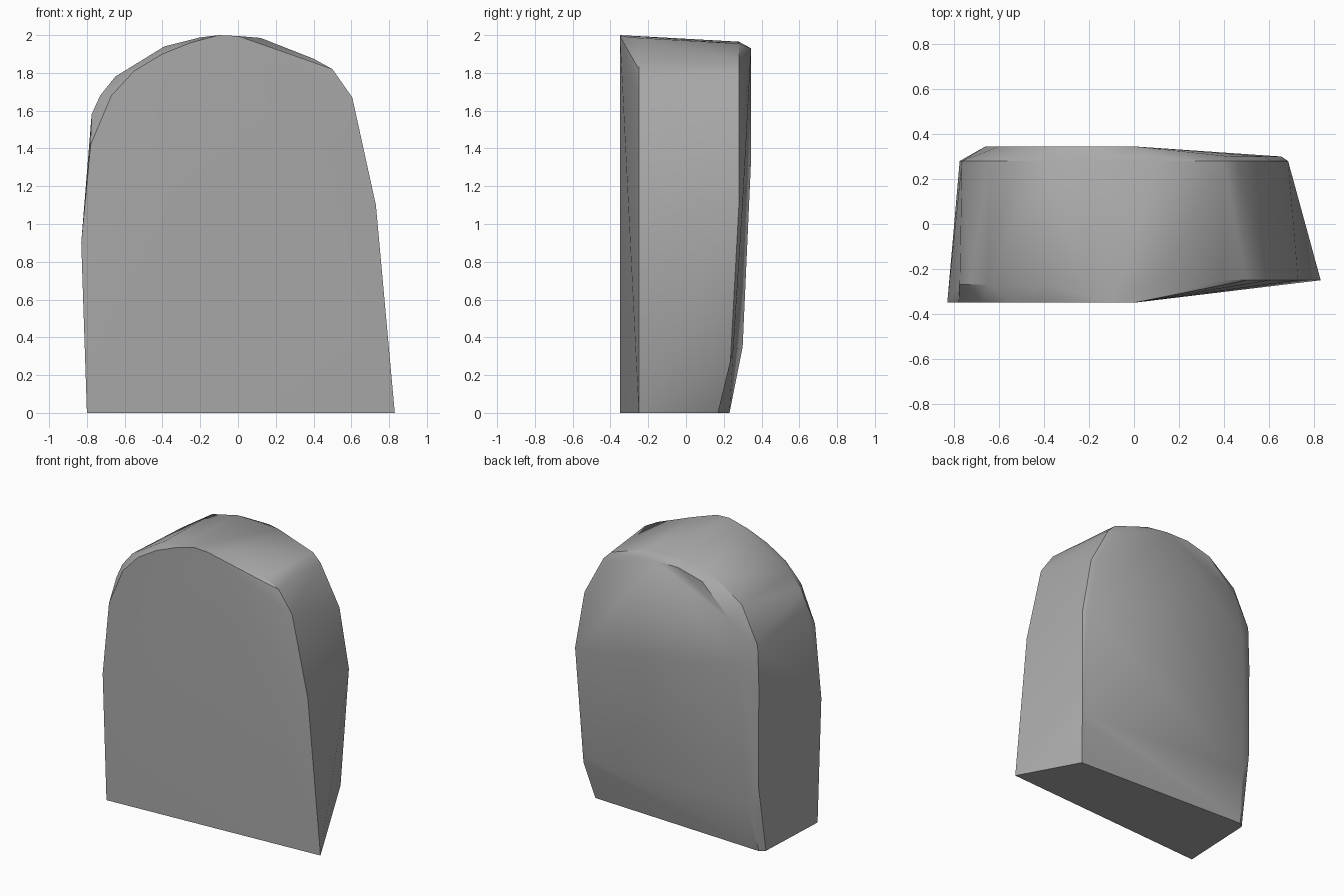
import bpy
import bmesh

if "Cube" in bpy.data.objects:
    bpy.data.objects.remove(bpy.data.objects["Cube"], do_unlink=True)

grey = bpy.data.materials.new("stone_grey")
grey.use_nodes = True
grey.diffuse_color = (0.4, 0.4, 0.4, 1)
grey.node_tree.nodes["Principled BSDF"].inputs["Base Color"].default_value = grey.diffuse_color


def ring(y, outline):
    """Outline of (x, z) points at one depth."""
    return [(x, y, z) for x, z in outline]


points = []
# front face: flat left part, right part leaning back to a straight edge
points += ring(-0.35, [(-0.8, 0), (-0.83, 0.9), (-0.78, 1.42), (-0.67, 1.68), (-0.55, 1.81),
                       (-0.4, 1.9), (-0.25, 1.96), (-0.1, 2), (0, 1.995)])
points += ring(-0.25, [(0.83, 0), (0.73, 1.1), (0.605, 1.67), (0.5, 1.82), (0.4, 1.875), (0.12, 1.985)])
# chipped shoulder behind the front left rim
points += ring(-0.27, [(-0.775, 1.58), (-0.73, 1.68), (-0.65, 1.78), (-0.39, 1.94), (-0.2, 1.988)])
# rear rim of the sides and crown
points += ring(0.28, [(-0.77, 0.5), (-0.775, 1.2), (-0.765, 1.5), (-0.64, 1.76), (-0.4, 1.92),
                      (-0.2, 1.965), (0.12, 1.955), (0.4, 1.86), (0.46, 1.8),
                      (0.61, 1.52), (0.685, 1.1)])
# back face with slightly inset outline
points += ring(0.345, [(-0.66, 1.35), (-0.6, 1.66), (-0.37, 1.88), (-0.18, 1.93), (0, 1.93)])
points += ring(0.3, [(0.43, 1.78), (0.58, 1.5), (0.655, 1.1), (-0.7, 0.35)])
# undercut at the foot of the back
points += [(0.65, 0.235, 0.27), (0.62, 0.25, 0.33), (-0.76, 0.26, 0.3),
           (0.6, 0.17, 0), (-0.775, 0.2, 0), (-0.74, 0.23, 0)]

bm = bmesh.new()
for p in points:
    bm.verts.new(p)
hull = bmesh.ops.convex_hull(bm, input=bm.verts)
loose = {v for v in hull["geom_interior"] + hull["geom_unused"] if isinstance(v, bmesh.types.BMVert)}
bmesh.ops.delete(bm, geom=list(loose), context="VERTS")
bmesh.ops.recalc_face_normals(bm, faces=bm.faces)

mesh = bpy.data.meshes.new("stone_slab")
bm.to_mesh(mesh)
bm.free()
mesh.materials.append(grey)
slab = bpy.data.objects.new("stone_slab", mesh)
bpy.context.collection.objects.link(slab)

# soft shading with crisp rims
bpy.ops.object.select_all(action="DESELECT")
slab.select_set(True)
bpy.context.view_layer.objects.active = slab
bpy.ops.object.shade_smooth_by_angle(angle=0.52)
